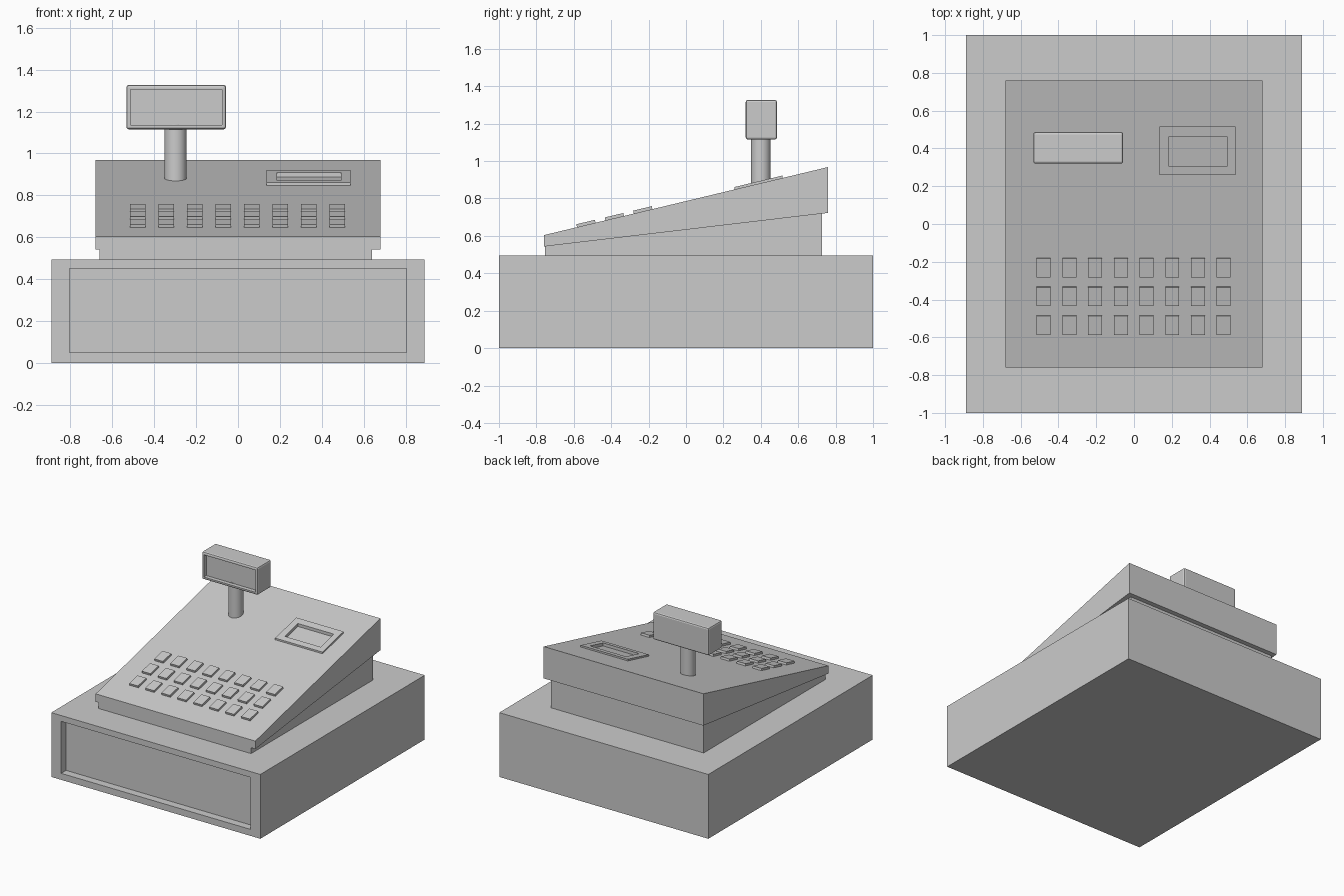
import bpy, bmesh
from math import atan
from mathutils import Vector

if "Cube" in bpy.data.objects:
    bpy.data.objects.remove(bpy.data.objects["Cube"])

SLOPE = 0.364 / 1.52                      # rise of the keyboard face per unit of y
TILT = atan(SLOPE)


def face_z(y):
    return 0.604 + (y + 0.76) * SLOPE


def add_object(name, bm):
    bmesh.ops.recalc_face_normals(bm, faces=bm.faces)
    mesh = bpy.data.meshes.new(name)
    bm.to_mesh(mesh)
    bm.free()
    obj = bpy.data.objects.new(name, mesh)
    bpy.context.collection.objects.link(obj)
    return obj


def box(name, x, y, z):
    bm = bmesh.new()
    bmesh.ops.create_cube(bm, size=1)
    for v in bm.verts:
        v.co = Vector(((a + b) / 2 + c * (b - a) for c, (a, b) in zip(v.co, (x, y, z))))
    return add_object(name, bm)


def side_prism(name, x0, x1, profile):
    """Extrude a (y, z) side profile from x0 to x1."""
    bm = bmesh.new()
    face = bm.faces.new([bm.verts.new((x0, y, z)) for y, z in profile])
    out = bmesh.ops.extrude_face_region(bm, geom=[face])
    for v in out["geom"]:
        if isinstance(v, bmesh.types.BMVert):
            v.co.x = x1
    return add_object(name, bm)


def cut(obj, cutter):
    mod = obj.modifiers.new("cut", "BOOLEAN")
    mod.operation = "DIFFERENCE"
    mod.solver = "EXACT"
    mod.object = cutter
    cutter.hide_render = True
    cutter.hide_set(True)


def sloped_slab(name, x0, x1, y0, y1, below, above):
    """Slab with vertical sides whose top and bottom follow the slope."""
    return side_prism(name, x0, x1, [(y0, face_z(y0) - below), (y1, face_z(y1) - below),
                                     (y1, face_z(y1) + above), (y0, face_z(y0) + above)])


# Cash drawer with recessed front panel
drawer = box("cash_drawer", (-0.89, 0.89), (-1, 1), (0, 0.495))
cut(drawer, box("drawer_cutter", (-0.805, 0.805), (-1.1, -0.94), (0.05, 0.45)))

# Plinth under the sloped body
side_prism("plinth", -0.66, 0.64, [(-0.755, 0.49), (0.728, 0.49), (0.728, 0.725), (-0.755, 0.548)])

# Sloped body
body = side_prism("body", -0.68, 0.68, [(-0.76, 0.543), (0.76, 0.723), (0.76, 0.968), (-0.76, 0.604)])

# Receipt printer surround with a slot sunk through it into the body
frame = sloped_slab("printer_frame", 0.135, 0.538, 0.26, 0.515, 0.004, 0.013)
slot = sloped_slab("printer_cutter", 0.185, 0.492, 0.304, 0.463, 0.01, 0.1)
cut(frame, slot)
cut(body, slot)

# Keys, three rows of eight
for row in range(3):
    for col in range(8):
        y = -0.533 + row * 0.152
        key = box(f"key_{row + 1}_{col + 1}", (-0.037, 0.037), (-0.051, 0.051), (-0.004, 0.016))
        key.location = (-0.478 + col * 0.1361, y, face_z(y))
        key.rotation_euler.x = TILT

# Display pole
bpy.ops.mesh.primitive_cylinder_add(vertices=32, radius=0.053, depth=0.32, location=(-0.298, 0.4, 0.98))
pole = bpy.context.object
pole.name = "display_pole"
bpy.ops.object.shade_smooth_by_angle()

# Customer display: softened box with recessed screen
display = box("display", (-0.533, -0.057), (0.319, 0.487), (1.115, 1.327))
bevel = display.modifiers.new("bevel", "BEVEL")
bevel.width = 0.012
bevel.segments = 2
cut(display, box("display_cutter", (-0.514, -0.076), (0.2, 0.35), (1.135, 1.305)))
